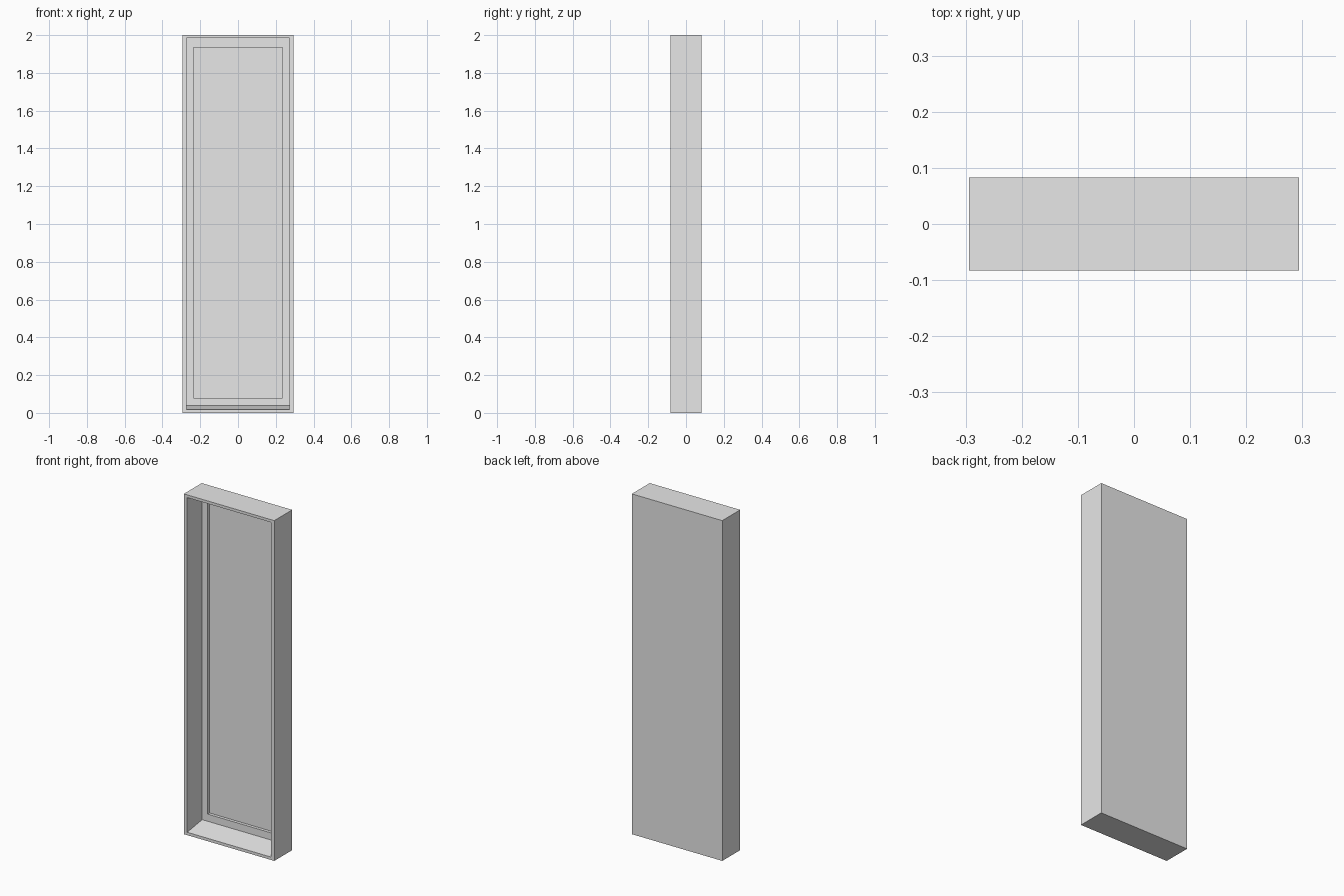
import bpy
import bmesh

if "Cube" in bpy.data.objects:
    bpy.data.objects.remove(bpy.data.objects["Cube"])

grey = bpy.data.materials.new("light grey")
grey.diffuse_color = (0.8, 0.8, 0.8, 1)
grey.use_nodes = True
grey.node_tree.nodes["Principled BSDF"].inputs["Base Color"].default_value = grey.diffuse_color


def make_object(name, bm):
    bmesh.ops.recalc_face_normals(bm, faces=bm.faces)
    mesh = bpy.data.meshes.new(name)
    bm.to_mesh(mesh)
    bm.free()
    mesh.materials.append(grey)
    obj = bpy.data.objects.new(name, mesh)
    bpy.context.collection.objects.link(obj)
    return obj


def ring(bm, half_w, bottom, top, y):
    """Rectangular loop of vertices in the plane y."""
    return [bm.verts.new(p) for p in (
        (-half_w, y, bottom), (half_w, y, bottom),
        (half_w, y, top), (-half_w, y, top))]


# Open-fronted case: nested rectangular loops from the back, round the rim,
# down the sloping sill and into the recessed back panel
bm = bmesh.new()
loops = [ring(bm, *r) for r in (
    (0.294, 0.0, 2.0, 0.083),        # outer back
    (0.294, 0.0, 2.0, -0.083),       # outer front
    (0.272, 0.017, 1.984, -0.083),   # rim opening
    (0.272, 0.038, 1.984, 0.056),    # inner back, sill raised
    (0.236, 0.08, 1.934, 0.056),     # border of the recess
    (0.236, 0.08, 1.934, 0.074),     # recessed panel
)]
for a, b in zip(loops, loops[1:]):
    for i in range(4):
        j = (i + 1) % 4
        bm.faces.new((a[i], a[j], b[j], b[i]))
bm.faces.new(loops[0])
bm.faces.new(loops[-1])
make_object("display_case", bm)
